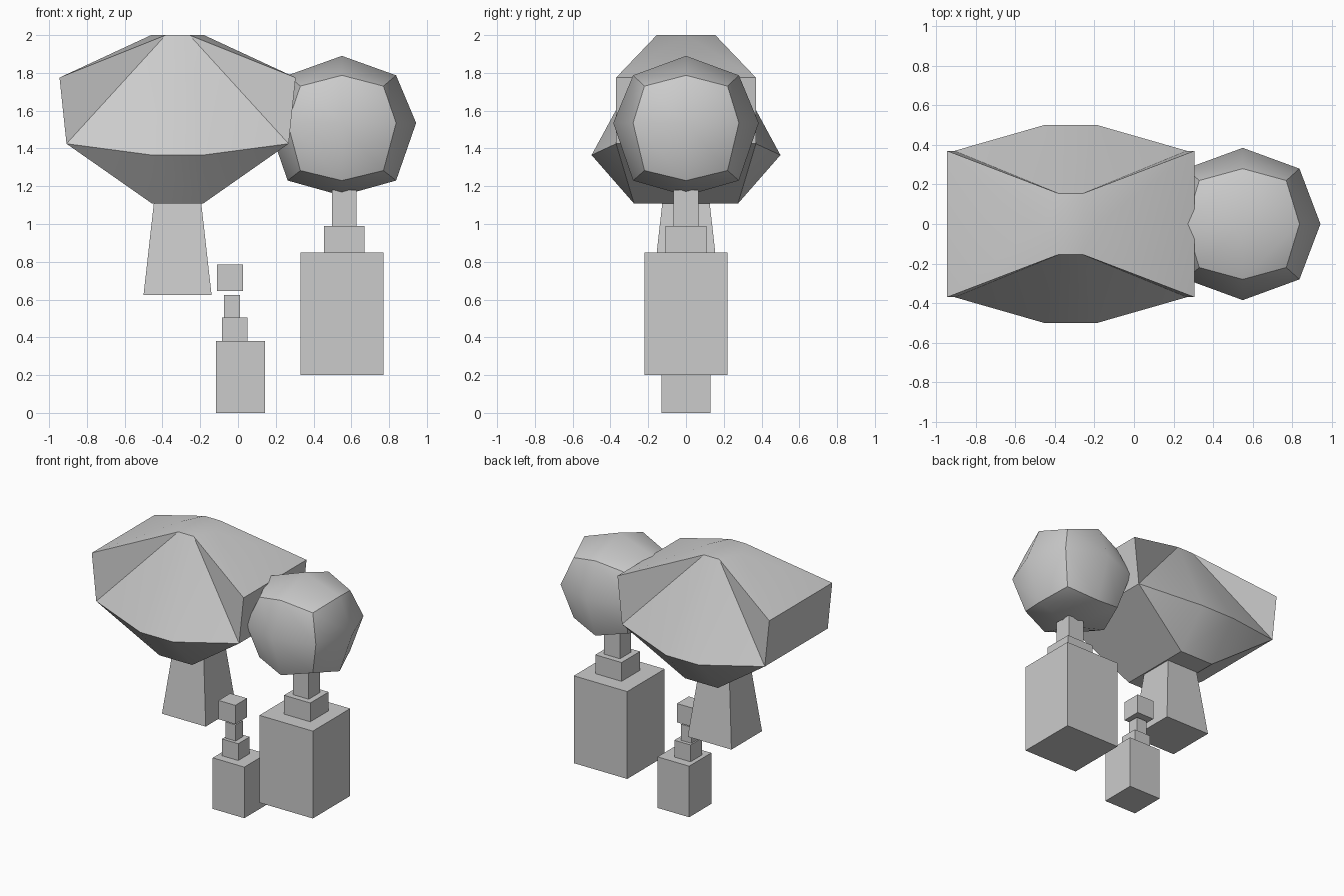
import bpy, bmesh
from mathutils import Vector

if "Cube" in bpy.data.objects:
    bpy.data.objects.remove(bpy.data.objects["Cube"])


def make_object(name, bm, smooth=None):
    bmesh.ops.recalc_face_normals(bm, faces=bm.faces[:])
    mesh = bpy.data.meshes.new(name)
    bm.to_mesh(mesh)
    bm.free()
    ob = bpy.data.objects.new(name, mesh)
    bpy.context.collection.objects.link(ob)
    if smooth:
        bpy.ops.object.select_all(action='DESELECT')
        ob.select_set(True)
        bpy.context.view_layer.objects.active = ob
        bpy.ops.object.shade_smooth_by_angle(angle=smooth)
    return ob


def block(name, x, half, z0, z1, top_half=None):
    """Square post centred on y = 0, optionally tapered towards the top."""
    bm = bmesh.new()
    bmesh.ops.create_cube(bm, size=2)
    for v in bm.verts:
        upper = v.co.z > 0
        h = (top_half or half) if upper else half
        v.co = (x + v.co.x * h, v.co.y * h, z1 if upper else z0)
    return make_object(name, bm)


# Wide crown: named points mirrored in x and y about its own centre
CX = -0.32
points = {
    "top": (0.063, 0.155, 2.0),
    "shoulder": (0.625, 0.37, 1.775),
    "lower": (0.588, 0.37, 1.425),
    "bulge": (0.135, 0.50, 1.365),
    "base": (0.135, 0.275, 1.108),
}
SIDES = (-1, 1)
bm = bmesh.new()
P = {(n, sx, sy): bm.verts.new((CX + sx * x, sy * y, z))
     for n, (x, y, z) in points.items() for sx in SIDES for sy in SIDES}
tip = {sx: bm.verts.new((CX + sx * 0.14, 0, 2.0)) for sx in SIDES}


def strip(a, b, sy):
    bm.faces.new((P[a, -1, sy], P[a, 1, sy], P[b, 1, sy], P[b, -1, sy]))


for sy in SIDES:
    # bulging front and back
    strip("top", "bulge", sy)
    strip("bulge", "base", sy)
    for sx in SIDES:
        for tri in (("top", "shoulder", "lower"), ("top", "lower", "bulge"),
                    ("bulge", "lower", "base")):
            bm.faces.new([P[n, sx, sy] for n in tri])
        # slope beside the ridge tip
        bm.faces.new((P["top", sx, sy], P["shoulder", sx, sy], tip[sx]))
for sx in SIDES:
    # end slope, upright end and lower end slope
    bm.faces.new((P["shoulder", sx, -1], P["shoulder", sx, 1], tip[sx]))
    for a, b in (("shoulder", "lower"), ("lower", "base")):
        bm.faces.new((P[a, sx, -1], P[a, sx, 1], P[b, sx, 1], P[b, sx, -1]))
# flat top and underside
bm.faces.new((P["top", -1, -1], P["top", 1, -1], tip[1],
              P["top", 1, 1], P["top", -1, 1], tip[-1]))
bm.faces.new([P["base", sx, sy] for sx, sy in ((-1, -1), (1, -1), (1, 1), (-1, 1))])
crown = make_object("wide_crown", bm, smooth=0.6)
# keep the bulge itself soft
for attr in (crown.data.attributes.get("sharp_edge"),):
    if attr:
        for e in crown.data.edges:
            if any(abs(crown.data.vertices[i].co.y) > 0.49 for i in e.vertices):
                attr.data[e.index].value = False

# Round crown: cube subdivided once, rounded by vertex kind
# (number of zero axes: 2 = face centre, 1 = edge middle, 0 = corner)
reach = {2: (0.393, 0.385, 1.15, 1.89),
         1: (0.287, 0.28, 1.23, 1.787),
         0: (0.22, 0.22, 1.283, 1.73)}
bm = bmesh.new()
bmesh.ops.create_cube(bm, size=2)
bmesh.ops.subdivide_edges(bm, edges=bm.edges[:], cuts=1, use_grid_fill=True)
for v in bm.verts:
    s = [round(c) for c in v.co]
    rx, ry, low, high = reach[s.count(0)]
    z = {-1: low, 0: 1.535, 1: high}[s[2]]
    v.co = Vector((0.55 + s[0] * rx, s[1] * ry, z))
make_object("round_crown", bm, smooth=0.75)

# Tapered trunk under the wide crown
block("wide_trunk", -0.32, 0.18, 0.625, 1.16, 0.12)

# Stepped trunk under the round crown
block("round_trunk_base", 0.55, 0.22, 0.20, 0.85)
block("round_trunk_middle", 0.563, 0.108, 0.85, 0.99)
block("round_trunk_top", 0.563, 0.065, 0.99, 1.18)

# Small stepped post with a floating cube
block("small_post_base", 0.013, 0.13, 0.0, 0.38)
block("small_post_middle", -0.018, 0.067, 0.38, 0.505)
block("small_post_top", -0.032, 0.042, 0.505, 0.625)
block("small_cube", -0.043, 0.069, 0.645, 0.785)
